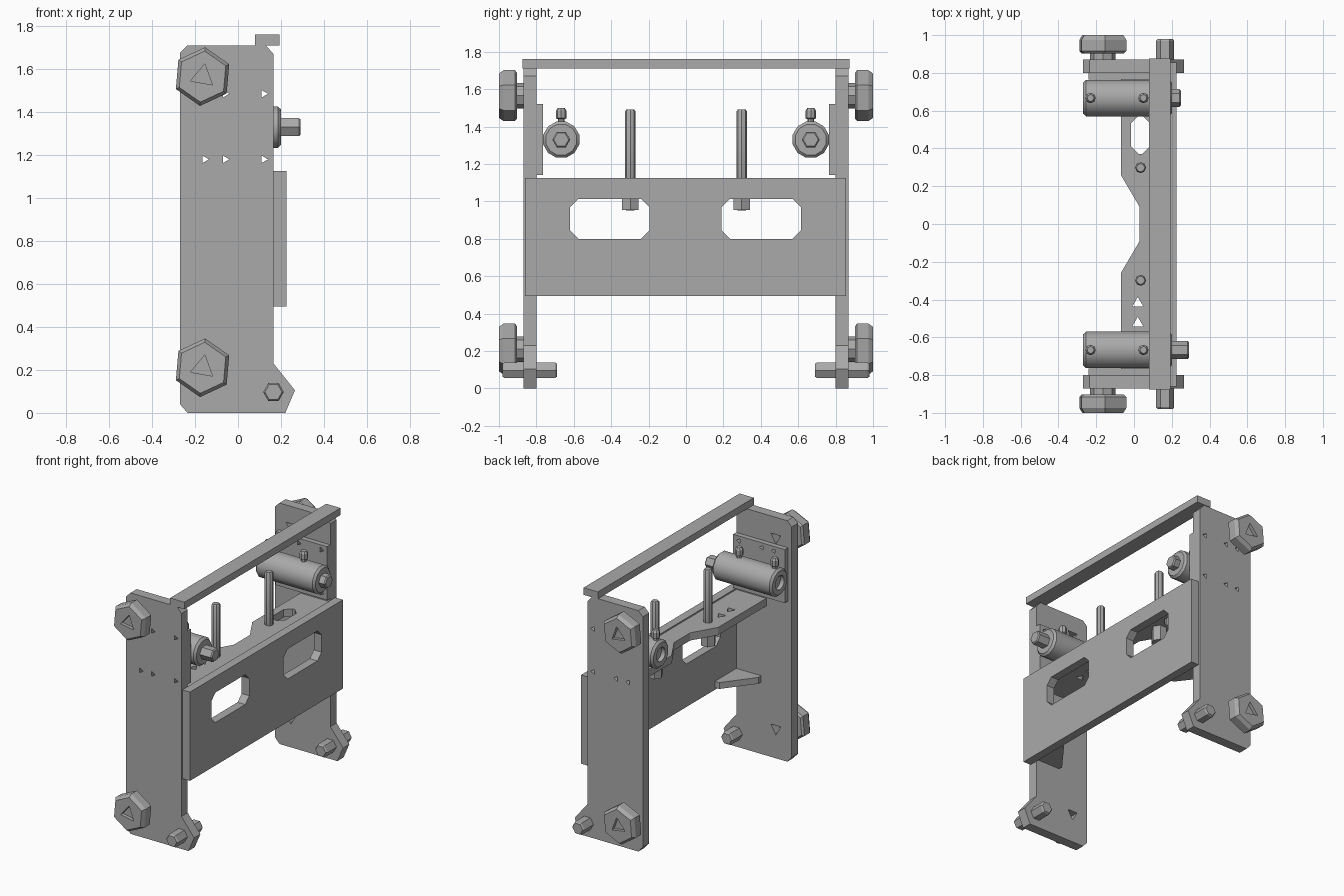
import bpy, bmesh
from math import sin, cos, pi, radians
from mathutils import Vector

cube = bpy.data.objects.get("Cube")
if cube:
    bpy.data.objects.remove(cube)

GREY = (0.4, 0.4, 0.4, 1)
mat = bpy.data.materials.new("plain grey")
mat.use_nodes = True
mat.diffuse_color = GREY
mat.node_tree.nodes["Principled BSDF"].inputs["Base Color"].default_value = GREY

# Places a 2D point (u, v) at distance t along the chosen axis
PLACE = {"x": lambda u, v, t: (t, u, v),
         "y": lambda u, v, t: (u, t, v),
         "z": lambda u, v, t: (u, v, t)}


def ngon(u, v, r, n, turn=0):
    return [(u + r * cos(radians(turn) + 2 * pi * i / n),
             v + r * sin(radians(turn) + 2 * pi * i / n)) for i in range(n)]


def chamfered(u0, u1, v0, v1, c):
    return [(u0 + c, v0), (u1 - c, v0), (u1, v0 + c), (u1, v1 - c),
            (u1 - c, v1), (u0 + c, v1), (u0, v1 - c), (u0, v0 + c)]


def rect(u0, u1, v0, v1):
    return [(u0, v0), (u1, v0), (u1, v1), (u0, v1)]


def finish(name, bm, smooth):
    bmesh.ops.recalc_face_normals(bm, faces=bm.faces)
    mesh = bpy.data.meshes.new(name)
    bm.to_mesh(mesh)
    bm.free()
    mesh.materials.append(mat)
    obj = bpy.data.objects.new(name, mesh)
    bpy.context.collection.objects.link(obj)
    if smooth:
        bpy.ops.object.select_all(action="DESELECT")
        obj.select_set(True)
        bpy.context.view_layer.objects.active = obj
        bpy.ops.object.shade_smooth_by_angle(angle=radians(35))
    return obj


def prism(name, axis, outline, lo, hi, holes=()):
    """Extrude an outline with holes between two positions on an axis."""
    bm = bmesh.new()
    edges = []
    for loop in [outline, *holes]:
        vs = [bm.verts.new(PLACE[axis](u, v, lo)) for u, v in loop]
        edges += [bm.edges.new((vs[i - 1], vs[i])) for i in range(len(vs))]
    bmesh.ops.triangle_fill(bm, use_beauty=True, edges=edges)
    new = bmesh.ops.extrude_face_region(bm, geom=bm.faces[:], use_keep_orig=True)["geom"]
    move = Vector(PLACE[axis](0, 0, hi - lo))
    bmesh.ops.translate(bm, vec=move, verts=[g for g in new if isinstance(g, bmesh.types.BMVert)])
    return finish(name, bm, False)


def turned(name, axis, u, v, profile, n, turn=0, smooth=False):
    """Loft regular polygons through (radius, position) pairs."""
    bm = bmesh.new()
    rings = [[bm.verts.new(PLACE[axis](a, b, t)) for a, b in ngon(u, v, r, n, turn)]
             for r, t in profile]
    for a, b in zip(rings, rings[1:]):
        for i in range(n):
            bm.faces.new((a[i - 1], a[i], b[i], b[i - 1]))
    bm.faces.new(rings[0])
    bm.faces.new(rings[-1])
    return finish(name, bm, smooth)


KNOB_X, KNOB_Z = -0.165, (0.21, 1.565)
side_outline = [(-0.235, 0), (0.22, 0), (0.265, 0.105), (0.165, 0.23), (0.165, 1.67),
                (0.13, 1.71), (-0.235, 1.71), (-0.27, 1.675), (-0.27, 0.04)]
screw_holes = [ngon(x, z, 0.02, 3) for x in (-0.155, -0.06, 0.12) for z in (1.18, 1.485)]
knob_holes = [ngon(KNOB_X + 0.02, z, 0.045, 3, 30) for z in KNOB_Z]

for s, end in ((-1, "front"), (1, "back")):
    # Upright side plate and the mounting plate on its inner face
    prism(end + "_side_plate", "y", side_outline, s * 0.87, s * 0.8,
          screw_holes + knob_holes)
    prism(end + "_mounting_plate", "y", rect(-0.24, 0.165, 1.14, 1.52),
          s * 0.8, s * 0.765, screw_holes)

    # Hand knobs with a tapered crown and a triangular socket
    for z, level in zip(KNOB_Z, ("lower", "upper")):
        name = f"{end}_{level}_knob"
        turned(name + "_neck", "y", KNOB_X, z, [(0.068, s * 0.865), (0.068, s * 0.91)], 8)
        turned(name + "_head", "y", KNOB_X, z,
               [(0.122, s * 0.903), (0.137, s * 0.915), (0.137, s * 0.975)], 6, 25)
        crown = prism(name + "_crown", "y", ngon(KNOB_X, z, 0.137, 6, 25), s * 0.975, s,
                      [ngon(KNOB_X, z, 0.06, 3, 80)])
        for vert in crown.data.vertices:
            co = vert.co
            if abs(co.y) > 0.99 and Vector((co.x - KNOB_X, co.z - z)).length > 0.1:
                co.x = KNOB_X + (co.x - KNOB_X) * 0.87
                co.z = z + (co.z - z) * 0.87

    # Hexagonal bolt through the foot
    turned(end + "_foot_bolt", "y", 0.165, 0.097,
           [(0.04, s * 0.69), (0.048, s * 0.7), (0.048, s * 0.97), (0.04, s * 0.98)], 6)

    # Clamp barrel with a socketed rear, hexagonal shaft and two set screws
    y = s * 0.667
    turned(end + "_clamp_barrel", "x", y, 1.33,
           [(0.05, -0.24), (0.05, -0.27), (0.085, -0.27), (0.1, -0.255),
            (0.1, 0.185), (0.085, 0.2)], 12, 15, True)
    turned(end + "_clamp_shaft", "x", y, 1.33,
           [(0.048, 0.19), (0.048, 0.262 - s * 0.022), (0.04, 0.27 - s * 0.022)], 6)
    for x, place in ((-0.23, "rear"), (0.05, "fore")):
        turned(f"{end}_{place}_set_screw", "z", x, y,
               [(0.018, 1.41), (0.018, 1.44), (0.028, 1.445), (0.028, 1.485), (0.018, 1.5)], 8)

    # Threaded rod standing in the shelf, with a nut below
    turned(end + "_rod", "z", 0.035, s * 0.298,
           [(0.022, 0.95), (0.029, 0.96), (0.029, 1.48), (0.022, 1.49)], 8, 0, True)
    turned(end + "_rod_nut", "z", 0.035, s * 0.298, [(0.052, 0.955), (0.052, 1.065)], 6)

    # Corner gusset under the shelf
    prism(end + "_gusset", "z", [(0.165, s * 0.8), (-0.03, s * 0.8), (-0.03, s * 0.77),
                                 (0.13, s * 0.56), (0.165, s * 0.56)], 0.51, 0.555)

# Broad panel with two chamfered windows
prism("panel", "x", rect(-0.86, 0.855, 0.495, 1.125), 0.165, 0.225,
      [chamfered(-0.62, -0.195, 0.8, 1.013, 0.045), chamfered(0.19, 0.615, 0.8, 1.013, 0.045)])

# Shelf behind the panel, waisted in the middle
prism("shelf", "z", [(0.165, -0.8), (0.165, 0.8), (-0.07, 0.8), (-0.07, 0.26), (0.03, 0.09),
                     (0.03, -0.09), (-0.07, -0.26), (-0.07, -0.8)], 1.06, 1.115,
      [chamfered(-0.015, 0.085, 0.37, 0.575, 0.042),
       ngon(0.02, -0.42, 0.034, 3, 90), ngon(0.02, -0.525, 0.034, 3, 90)])

# Top rail
prism("top_rail", "y", rect(0.08, 0.192, 1.71, 1.76), -0.875, 0.875)
